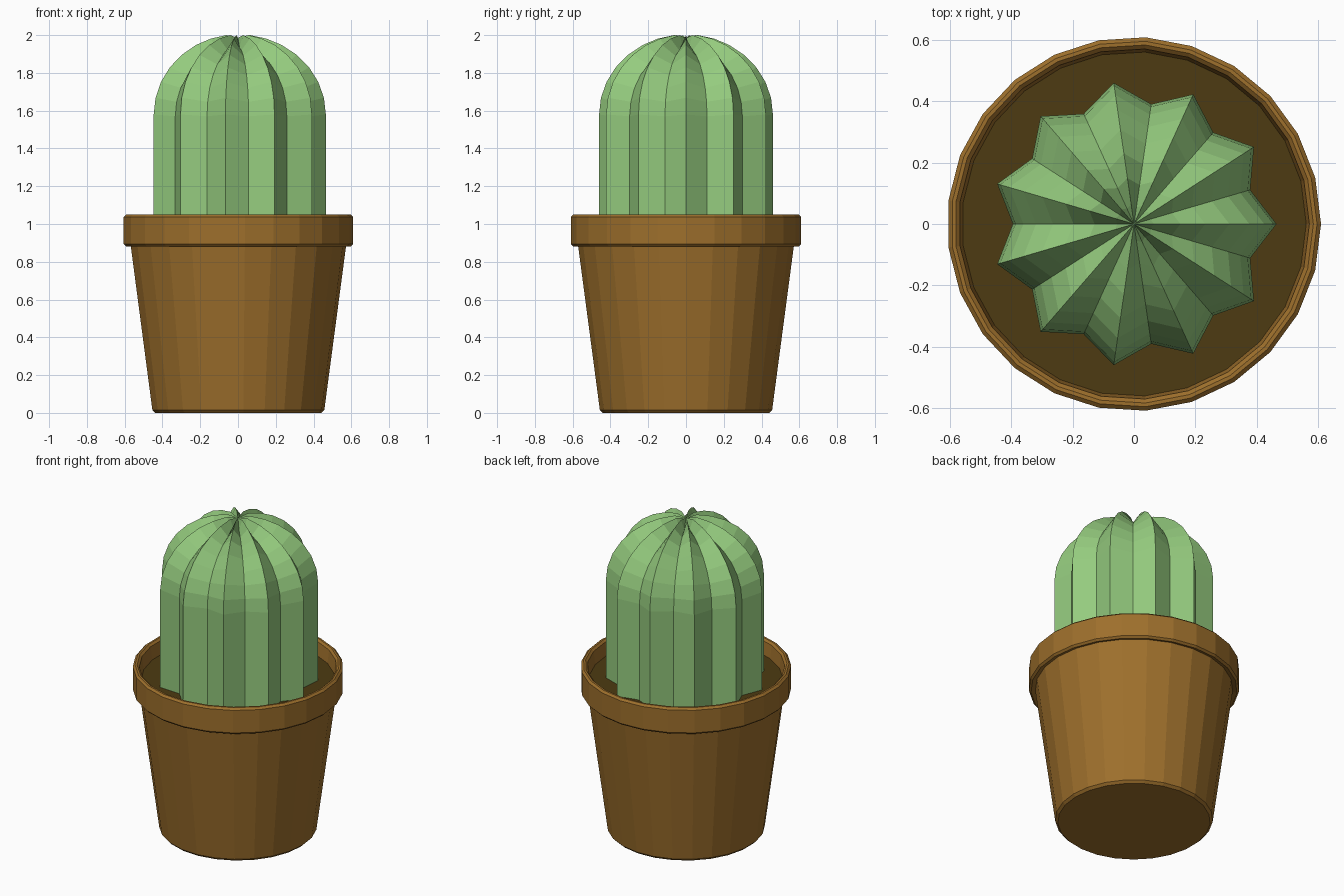
import bpy, bmesh
from math import sin, cos, pi, radians

if "Cube" in bpy.data.objects:
    bpy.data.objects.remove(bpy.data.objects["Cube"])

POT_SIDES = 25
RIBS = 11


def material(name, color):
    m = bpy.data.materials.new(name)
    m.diffuse_color = (*color, 1)
    m.use_nodes = True
    m.node_tree.nodes["Principled BSDF"].inputs["Base Color"].default_value = m.diffuse_color
    return m


def skin_rings(name, rings, mat, bottom=None, top=None):
    """Join equal-length rings of points with quads; close ends with an n-gon or a centre point."""
    bm = bmesh.new()
    loops = [[bm.verts.new(p) for p in ring] for ring in rings]
    n = len(loops[0])
    for a, b in zip(loops, loops[1:]):
        for i in range(n):
            j = (i + 1) % n
            bm.faces.new((a[i], a[j], b[j], b[i]))
    for loop, tip in ((loops[0], bottom), (loops[-1], top)):
        if tip is None:
            bm.faces.new(loop)
        else:
            c = bm.verts.new((0, 0, tip))
            for i in range(n):
                bm.faces.new((loop[i], loop[(i + 1) % n], c))
    bmesh.ops.recalc_face_normals(bm, faces=bm.faces)
    me = bpy.data.meshes.new(name)
    bm.to_mesh(me)
    bm.free()
    me.materials.append(mat)
    ob = bpy.data.objects.new(name, me)
    bpy.context.collection.objects.link(ob)
    return ob


def circle(r, z, n=POT_SIDES):
    return [(r * cos(2 * pi * i / n), r * sin(2 * pi * i / n), z) for i in range(n)]


clay = material("clay", (0.34, 0.16, 0.025))
earth = material("earth", (0.075, 0.043, 0.006))
green = material("cactus_green", (0.30, 0.60, 0.21))

# Pot: tapered wall, bevelled rim, inner wall down to the soil
pot_profile = [(0.442, 0), (0.457, 0.015), (0.573, 0.89), (0.598, 0.882),
               (0.61, 0.894), (0.61, 1.038), (0.597, 1.05), (0.585, 1.05),
               (0.572, 1.038), (0.56, 0.94)]
skin_rings("pot", [circle(r, z) for r, z in pot_profile], clay)

# Soil disc
skin_rings("soil", [circle(0.555, 0.90), circle(0.562, 0.955)], earth)


# Cactus: star section, straight body and a ribbed dome pinched at the crown
def star(r_rib, z_rib, r_valley, z_valley):
    pts = []
    for i in range(2 * RIBS):
        r, z = (r_valley, z_valley) if i % 2 else (r_rib, z_rib)
        a = pi * i / RIBS
        pts.append((r * cos(a), r * sin(a), z))
    return pts


rings = [star(0.465, 0.92, 0.395, 0.92)]
for deg in (0, 12, 24, 36, 48, 60, 71, 82):
    t = radians(deg)
    rings.append(star(0.465 * cos(t), 1.58 + 0.42 * sin(t) / sin(radians(82)),
                      0.395 * cos(t), 1.57 + 0.37 * sin(t)))
skin_rings("cactus", rings, green, top=1.985)
